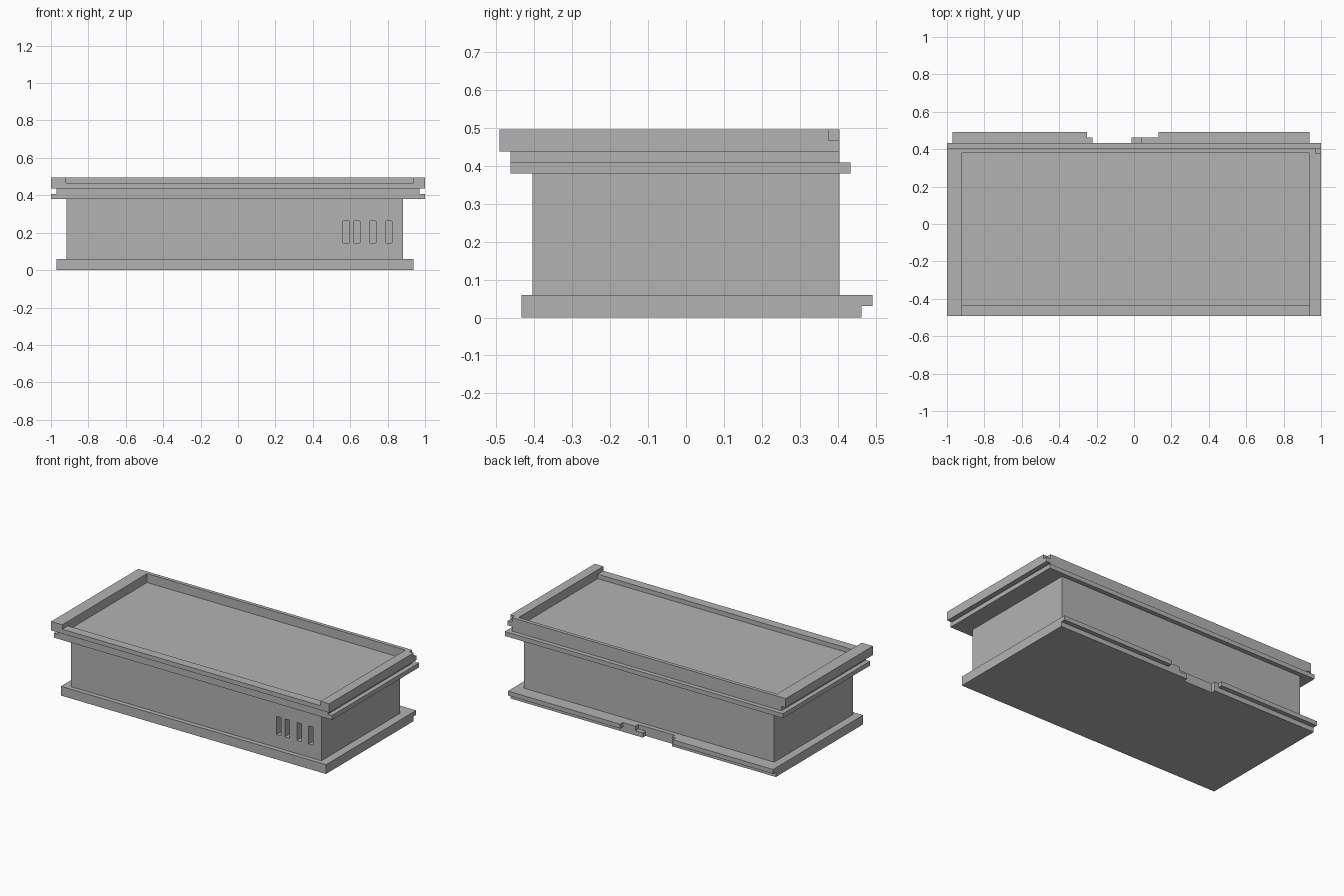
import bpy
import bmesh

if "Cube" in bpy.data.objects:
    bpy.data.objects.remove(bpy.data.objects["Cube"], do_unlink=True)

# One plain grey for every part
grey = bpy.data.materials.new("plain_grey")
grey.use_nodes = True
colour = (0.45, 0.45, 0.45, 1)
grey.diffuse_color = colour
grey.node_tree.nodes["Principled BSDF"].inputs["Base Color"].default_value = colour


def prism(name, outline, z0, z1):
    """Extrude a flat outline from z0 up to z1."""
    bm = bmesh.new()
    base = bm.faces.new([bm.verts.new((x, y, z0)) for x, y in outline])
    top = bmesh.ops.extrude_face_region(bm, geom=[base])["geom"]
    verts = [v for v in top if isinstance(v, bmesh.types.BMVert)]
    bmesh.ops.translate(bm, verts=verts, vec=(0, 0, z1 - z0))
    bmesh.ops.recalc_face_normals(bm, faces=bm.faces)
    mesh = bpy.data.meshes.new(name)
    bm.to_mesh(mesh)
    bm.free()
    mesh.materials.append(grey)
    obj = bpy.data.objects.new(name, mesh)
    bpy.context.collection.objects.link(obj)
    return obj


def box(name, x0, x1, y0, y1, z0, z1):
    return prism(name, [(x0, y0), (x1, y0), (x1, y1), (x0, y1)], z0, z1)


def cut(target, name, *bounds):
    """Subtract a hidden box from the target."""
    cutter = box(name, *bounds)
    cutter.hide_render = True
    cutter.hide_viewport = True
    cutter.display_type = 'WIRE'
    mod = target.modifiers.new(name, 'BOOLEAN')
    mod.operation = 'DIFFERENCE'
    mod.solver = 'EXACT'
    mod.object = cutter


# Base plate: stepped back edge with a gap, overhanging lip and low catch
LEFT, RIGHT, FRONT = -0.97, 0.937, -0.434
GAP, STEP, LIP = 0.433, 0.462, 0.491
base = prism("base_plate", [
    (LEFT, FRONT), (RIGHT, FRONT), (RIGHT, LIP), (0.13, LIP), (0.13, STEP),
    (-0.013, STEP), (-0.013, GAP), (-0.222, GAP), (-0.222, STEP),
    (-0.25, STEP), (-0.25, LIP), (LEFT, LIP)], 0, 0.06)
cut(base, "lip_undercut", -1.1, 1.1, STEP, 0.6, -0.1, 0.031)
cut(base, "catch_top_cut", -0.1, 0.04, GAP, 0.6, 0.031, 0.1)

# Body with four vent slots in the front wall
body = box("body", -0.917, 0.883, -0.404, 0.404, 0.06, 0.379)
for i, x in enumerate((0.561, 0.62, 0.706, 0.791)):
    cut(body, f"vent_slot_cut_{i + 1}", x, x + 0.032, -0.5, -0.35, 0.145, 0.262)

# Lid: lower flange, groove neck and top tray
box("lid_flange", -1, 1, -0.462, 0.433, 0.379, 0.408)
box("lid_neck", -0.97, 0.97, -0.462, 0.404, 0.408, 0.437)
tray = box("lid_tray", -1, 1, -0.491, 0.404, 0.437, 0.495)
cut(tray, "tray_recess_cut", -0.92, 0.938, -0.433, 0.38, 0.4, 0.6)
cut(tray, "front_rim_cut", -0.92, 0.938, -0.6, -0.433, 0.466, 0.6)
cut(tray, "corner_notch_cut", 0.97, 1.1, 0.376, 0.5, 0.466, 0.6)
